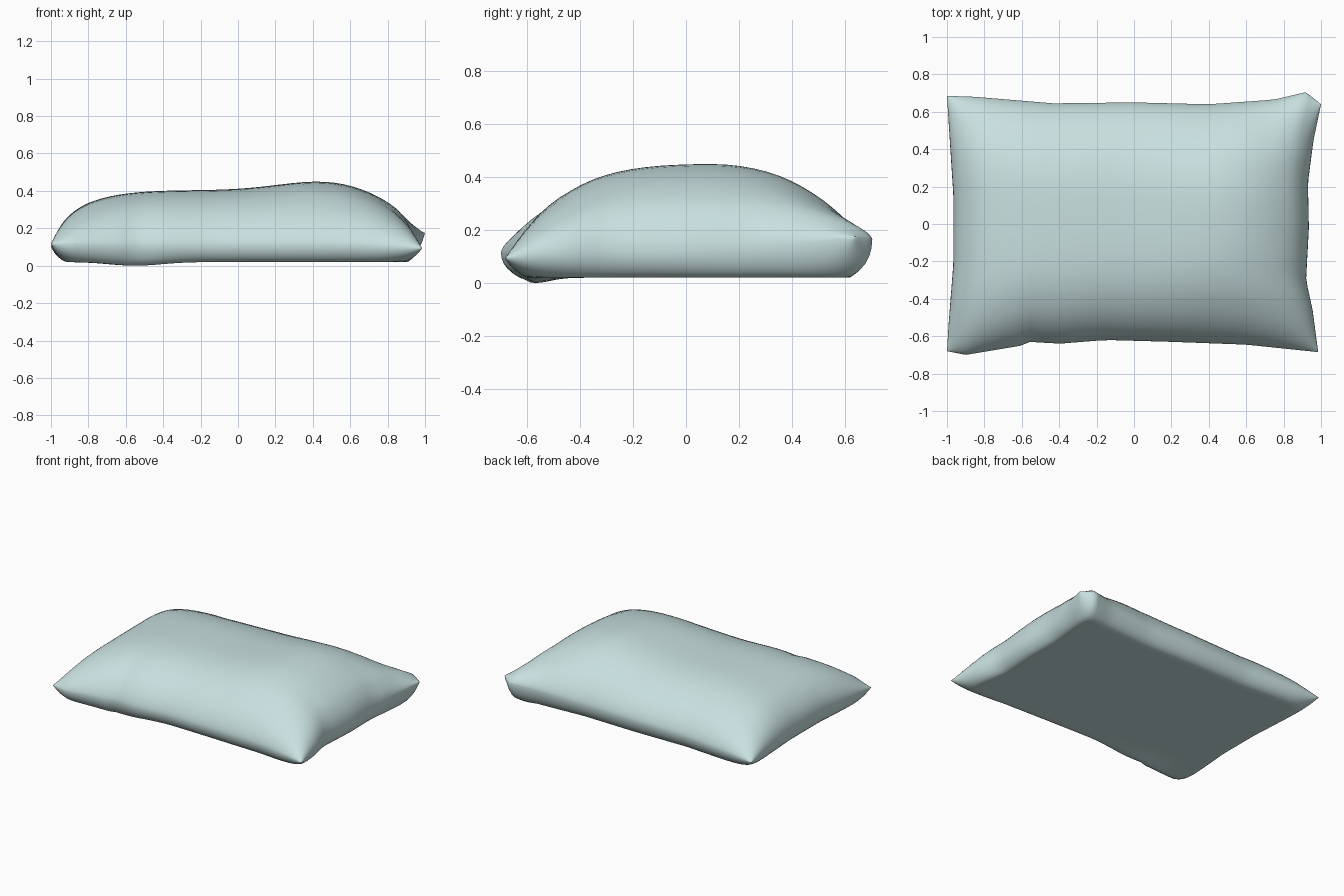
import bpy, bmesh, math
from mathutils import Vector

if "Cube" in bpy.data.objects:
    bpy.data.objects.remove(bpy.data.objects["Cube"])

NU, NV = 48, 36

# Seam outline as four edges: (parameter, x, y, z)
FRONT = [(0, -1, -.68, .12), (.05, -.9, -.70, .115), (.2, -.6, -.65, .11), (.22, -.56, -.63, .11),
         (.3, -.4, -.64, .11), (.42, -.15, -.62, .11), (.6, .2, -.63, .11), (.8, .6, -.645, .11), (1, .985, -.685, .095)]
BACK = [(0, -1, .685, .10), (.08, -.85, .68, .11), (.28, -.43, .645, .12), (.5, 0, .65, .13),
        (.7, .4, .64, .13), (.87, .75, .665, .15), (.95, .92, .705, .165), (1, 1, .64, .175)]
LEFT = [(0, -1, -.68, .12), (.12, -.99, -.52, .12), (.35, -.965, -.2, .13), (.6, -.965, .14, .13),
        (.85, -.985, .45, .12), (1, -1, .685, .10)]
RIGHT = [(0, .985, -.685, .095), (.15, .955, -.46, .11), (.28, .92, -.3, .12), (.5, .935, -.02, .12),
         (.7, .93, .22, .13), (.87, .96, .45, .15), (1, 1, .64, .175)]


def along(edge, t):
    for a, b in zip(edge, edge[1:]):
        if t <= b[0] + 1e-9:
            return Vector(a[1:]).lerp(Vector(b[1:]), (t - a[0]) / (b[0] - a[0]))
    return Vector(edge[-1][1:])


def patch(s, t):
    # Surface blended between the four seam edges
    f, k, l, r = along(FRONT, s), along(BACK, s), along(LEFT, t), along(RIGHT, t)
    c = along(FRONT, 0).lerp(along(FRONT, 1), s).lerp(along(BACK, 0).lerp(along(BACK, 1), s), t)
    return l.lerp(r, s) + f.lerp(k, t) - c


def bump(x, y, cx, cy, rx, ry):
    return math.exp(-((x - cx) / rx) ** 2 - ((y - cy) / ry) ** 2)


def point(s, t, top):
    p = patch(s, t)
    u, v = abs(2 * s - 1), abs(2 * t - 1)
    if top:
        # Puffed upper side, fuller toward the right
        full = max(0, 1 - u ** 4.4) ** .52 * max(0, 1 - v ** 3.1) ** .65
        crown = .403 + .055 * bump(p.x, p.y, .49, .14, .36, .65)
        p.z += (crown - p.z) * full
    else:
        # Lower side pressed flat by the ground
        full = 1.35 * (max(0, 1 - u ** 12) * max(0, 1 - v ** 10)) ** .5
        floor = .02 - .02 * bump(p.x, p.y, -.55, -.57, .2, .08)
        p.z += (floor - p.z) * min(1, full)
    return p


bm = bmesh.new()
us = [(1 - math.cos(math.pi * i / NU)) / 2 for i in range(NU + 1)]
vs = [(1 - math.cos(math.pi * j / NV)) / 2 for j in range(NV + 1)]
for top in (True, False):
    g = [[bm.verts.new(point(s, t, top)) for t in vs] for s in us]
    for i in range(NU):
        for j in range(NV):
            q = [g[i][j], g[i + 1][j], g[i + 1][j + 1], g[i][j + 1]]
            bm.faces.new(q if top else q[::-1])
bmesh.ops.remove_doubles(bm, verts=bm.verts, dist=1e-5)
bmesh.ops.recalc_face_normals(bm, faces=bm.faces)

mesh = bpy.data.meshes.new("pillow")
bm.to_mesh(mesh)
bm.free()
pillow = bpy.data.objects.new("pillow", mesh)
bpy.context.collection.objects.link(pillow)
for face in mesh.polygons:
    face.use_smooth = True

# Pale blue-green cloth
cloth = bpy.data.materials.new("cloth")
cloth.diffuse_color = (.58, .74, .74, 1)
cloth.use_nodes = True
cloth.node_tree.nodes["Principled BSDF"].inputs["Base Color"].default_value = cloth.diffuse_color
mesh.materials.append(cloth)
